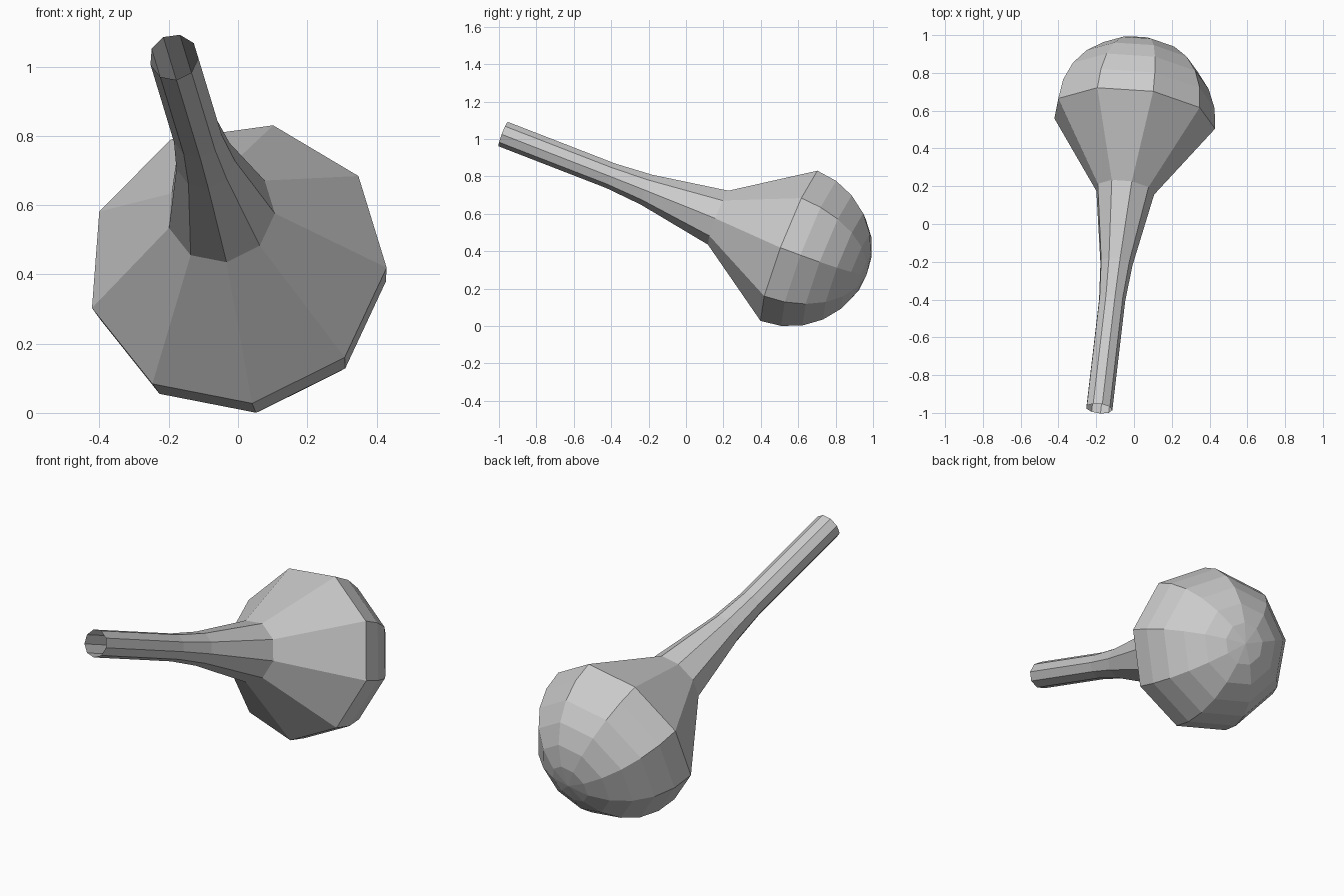
import bpy, bmesh, math
from mathutils import Vector, Matrix

if "Cube" in bpy.data.objects:
    bpy.data.objects.remove(bpy.data.objects["Cube"])

SIDES = 9
CENTRE = Vector((-0.004, 0.56, 0.431))      # centre of the rounded bulb
NECK_END = Vector((-0.185, -0.977, 1.027))  # centre of the open neck end
R = 0.437

# Tilted frame: axis from neck to bulb, first meridian near the top
axis = (CENTRE - NECK_END).normalized()
up = Vector((0.106, 0.144, 0.40))
up = (up - axis * up.dot(axis)).normalized()
side = axis.cross(up)
frame = Matrix((side, up, axis)).transposed().to_4x4()
frame.translation = CENTRE


def lathe(name, profile):
    """Revolve (radius, position along axis) points around the tilted axis."""
    bm = bmesh.new()
    verts = [bm.verts.new((0, r, z)) for r, z in profile]
    edges = [bm.edges.new(pair) for pair in zip(verts, verts[1:])]
    bmesh.ops.spin(bm, geom=verts + edges, cent=(0, 0, 0), axis=(0, 0, 1),
                   angle=math.tau, steps=SIDES, use_merge=True)
    bmesh.ops.remove_doubles(bm, verts=bm.verts, dist=1e-4)
    bmesh.ops.dissolve_degenerate(bm, edges=bm.edges, dist=1e-5)
    bmesh.ops.recalc_face_normals(bm, faces=bm.faces)
    # Normals of an open shell must point away from the axis
    if sum(f.normal.dot(f.calc_center_median()) for f in bm.faces) < 0:
        bmesh.ops.reverse_faces(bm, faces=bm.faces)
    bm.transform(frame)
    mesh = bpy.data.meshes.new(name)
    bm.to_mesh(mesh)
    bm.free()
    obj = bpy.data.objects.new(name, mesh)
    bpy.context.collection.objects.link(obj)
    return obj


# Hollow neck flaring into the shoulder, then a half-sphere in 15 degree steps
neck = [(0.071, -(CENTRE - NECK_END).length), (0.071, -1.036),
        (0.087, -0.83), (0.157, -0.415)]
bulb = [(R * math.cos(math.radians(a)), R * math.sin(math.radians(a)))
        for a in range(0, 91, 15)]
lathe("bulb_with_neck", neck + bulb)
